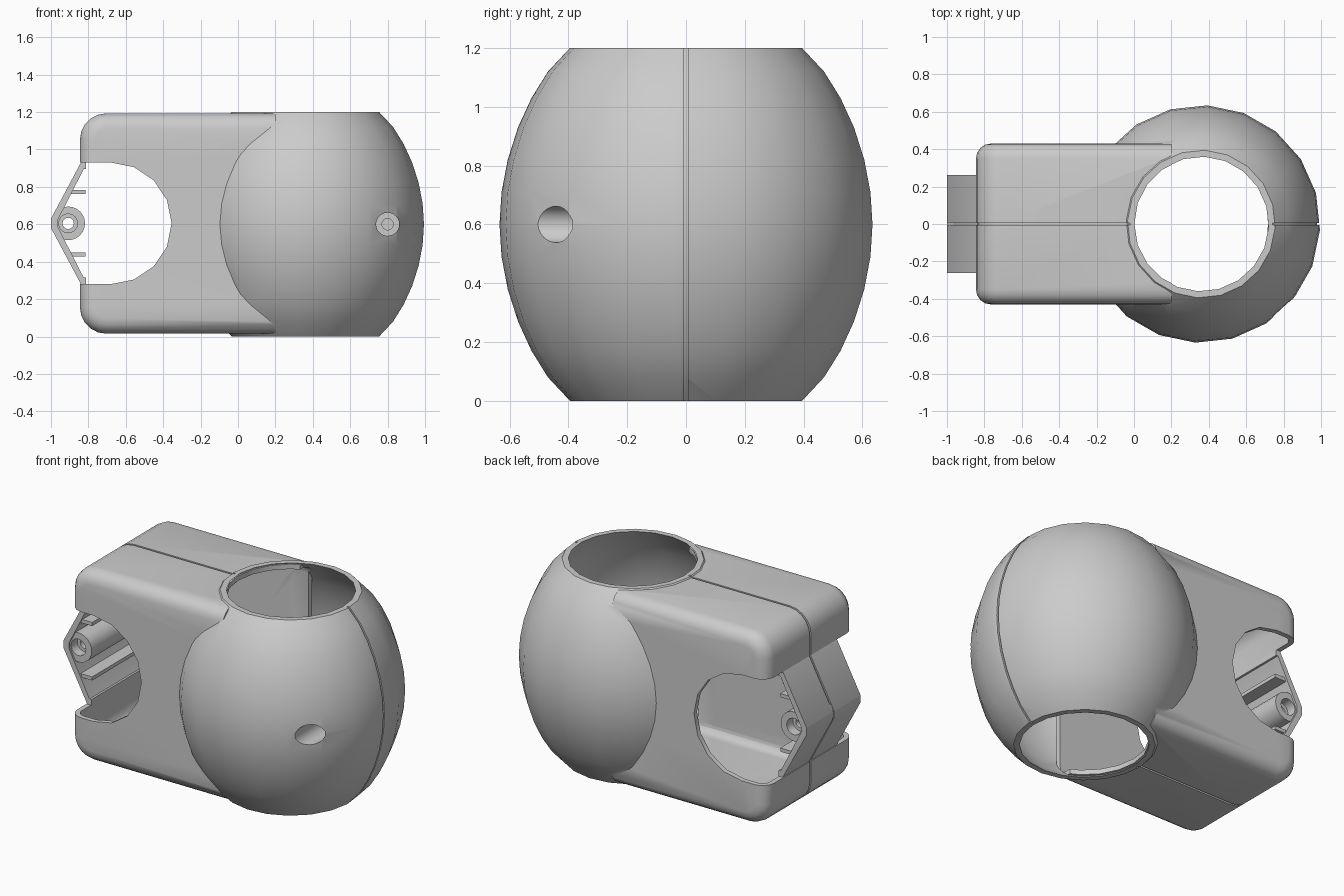
import bpy, bmesh, math
from mathutils import Matrix, Vector

if "Cube" in bpy.data.objects:
    bpy.data.objects.remove(bpy.data.objects["Cube"], do_unlink=True)

grey = bpy.data.materials.new("plain_grey")
grey.use_nodes = True
grey.diffuse_color = (0.6, 0.6, 0.6, 1)
grey.node_tree.nodes["Principled BSDF"].inputs["Base Color"].default_value = (0.6, 0.6, 0.6, 1)

MID = 0.6          # height of the horizontal centre plane
BALL_X = 0.36      # axis of the bulb


def finish(bm, name):
    bmesh.ops.recalc_face_normals(bm, faces=bm.faces)
    mesh = bpy.data.meshes.new(name)
    bm.to_mesh(mesh)
    bm.free()
    mesh.materials.append(grey)
    ob = bpy.data.objects.new(name, mesh)
    bpy.context.collection.objects.link(ob)
    return ob


def box(name, x, y, z):
    bm = bmesh.new()
    bmesh.ops.create_cube(bm, size=1)
    for v in bm.verts:
        v.co = Vector(r[0] if c < 0 else r[1] for c, r in zip(v.co, (x, y, z)))
    return finish(bm, name)


def rod(name, centre, radius, length, axis="Y", sides=24):
    bm = bmesh.new()
    turn = Matrix.Rotation(math.pi / 2, 4, "X") if axis == "Y" else Matrix()
    bmesh.ops.create_cone(bm, cap_ends=True, segments=sides, radius1=radius, radius2=radius,
                          depth=length, matrix=Matrix.Translation(centre) @ turn)
    return finish(bm, name)


def prism(name, outline, y0, y1):
    bm = bmesh.new()
    face = bm.faces.new([bm.verts.new((x, y0, z)) for x, z in outline])
    new = bmesh.ops.extrude_face_region(bm, geom=[face])["geom"]
    moved = [g for g in new if isinstance(g, bmesh.types.BMVert)]
    bmesh.ops.translate(bm, vec=(0, y1 - y0, 0), verts=moved)
    return finish(bm, name)


def bulb(name, inset, over=0.0):
    """Barrel-like ellipsoid with flat top and bottom."""
    half = [(0.0, 0.635), (0.11, 0.628), (0.22, 0.607), (0.33, 0.572),
            (0.43, 0.526), (0.52, 0.470), (0.60, 0.395)]
    prof = [(-h, r) for h, r in half[:0:-1]] + half
    if over:
        prof = [(-0.6 - over, 0.395)] + prof + [(0.6 + over, 0.395)]
    bm = bmesh.new()
    rings, n = [], 20
    for h, r in prof:
        rings.append([bm.verts.new((BALL_X + (r - inset) * math.cos(a), (r - inset) * math.sin(a), MID + h))
                      for a in (math.tau * (i / n) - 0.05 for i in range(n))])
    for lo, hi in zip(rings, rings[1:]):
        for i in range(n):
            j = (i + 1) % n
            bm.faces.new((lo[i], lo[j], hi[j], hi[i]))
    bm.faces.new(rings[0][::-1])
    bm.faces.new(rings[-1])
    return finish(bm, name)


def sleeve(name, inset, x_end):
    """Box with rounded free end and softened long edges."""
    x0, y, z0, z1 = -0.845 + inset, 0.43 - inset, 0.015 + inset, 1.193 - inset
    r, steps = 0.14 - inset, 5
    arc = [math.pi / 2 * i / steps for i in range(steps + 1)]
    outline = [(x0 + r - r * math.sin(a), z1 - r + r * math.cos(a)) for a in arc]
    outline += [(x0 + r - r * math.cos(a), z0 + r - r * math.sin(a)) for a in arc]
    outline += [(x_end, z0), (x_end, z1)]
    ob = prism(name, outline, -y, y)
    bm = bmesh.new()
    bm.from_mesh(ob.data)
    rim = [e for e in bm.edges
           if abs(e.verts[0].co.y - e.verts[1].co.y) < 1e-4
           and min(v.co.x for v in e.verts) < x_end - 1e-3]
    bmesh.ops.bevel(bm, geom=rim, offset=0.08 - inset, segments=4, profile=0.5, affect="EDGES")
    bmesh.ops.recalc_face_normals(bm, faces=bm.faces)
    bm.to_mesh(ob.data)
    bm.free()
    return ob


def combine(ob, other, how="DIFFERENCE", keep=False):
    mod = ob.modifiers.new("cut", "BOOLEAN")
    mod.object, mod.operation, mod.solver = other, how, "EXACT"
    bpy.context.view_layer.objects.active = ob
    bpy.ops.object.modifier_apply(modifier=mod.name)
    if not keep:
        bpy.data.objects.remove(other, do_unlink=True)


def wedge(name, inset):
    """Pointed end panel outline, solid."""
    d = inset * 1.1
    pts = [(-0.812, 0.93 - d), (-0.84 + inset * 0.3, 0.93 - d), (-1 + inset, 0.63), (-1 + inset, 0.58),
           (-0.84 + inset * 0.3, 0.28 + d), (-0.812, 0.28 + d)]
    return prism(name, pts, -0.262, 0.262)


# Hollow bulb, open into the sleeve
housing = bulb("housing", 0)
combine(housing, bulb("bulb_core", 0.035, 0.05))
sleeve_core = sleeve("sleeve_core", 0.03, 0.3)
combine(housing, sleeve_core, keep=True)

# Hollow sleeve
tube = sleeve("tube", 0, 0.2)
combine(tube, sleeve_core)
combine(housing, tube, "UNION")

# Side screw boss inside the bulb, with a recess on the front
boss = rod("boss", (0.8, 0, MID), 0.085, 1.3)
combine(boss, bulb("boss_limit", 0.01), "INTERSECT")
combine(housing, boss, "UNION")
combine(housing, rod("recess", (0.8, -0.6, MID), 0.062, 0.8))
combine(housing, rod("screw_hole", (0.8, -0.2, MID), 0.03, 0.5))

# Vertical opening and the rounded cut-out at the free end
combine(housing, rod("vertical_opening", (BALL_X, 0, MID), 0.358, 2, "Z", 20))
slot = [(-0.68 + 0.325 * math.sin(math.pi * i / 8), 0.605 + 0.325 * math.cos(math.pi * i / 8))
        for i in range(9)]
combine(housing, prism("slot", slot + [(-1.1, 0.28), (-1.1, 0.93)], -0.6, 0.6))

# Pointed end panel
panel = wedge("end_panel", 0)
panel_core = prism("panel_core", [(-0.79, 0.895), (-0.825, 0.895), (-0.965, 0.62), (-0.965, 0.59),
                                  (-0.825, 0.315), (-0.79, 0.315)], -0.4, 0.4)
combine(panel, panel_core)

# Shallow seam groove all round the middle plane
groove = box("groove", (-1.2, 1.2), (-0.006, 0.006), (-0.2, 1.4))
for core in (bulb("groove_bulb", 0.012), sleeve("groove_sleeve", 0.01, 0.25), wedge("groove_wedge", 0.01)):
    combine(groove, core)
combine(housing, groove, keep=True)
combine(panel, groove)

# Screw post and small ribs behind the panel
post = rod("screw_post", (-0.908, 0, 0.605), 0.09, 0.5)
combine(post, rod("post_hole", (-0.908, 0, 0.605), 0.03, 2))
for side in (-1, 1):
    combine(post, rod("counterbore", (-0.908, side * 0.25, 0.605), 0.05, 0.12))
ribs = [box(f"rib_{n}", (x, -0.815), (-0.25, 0.25), (z - 0.011, z + 0.011))
        for n, x, z in (("upper", -0.895, 0.772), ("lower", -0.895, 0.438))]

for ob in [housing, panel, post] + ribs:
    bpy.ops.object.select_all(action="DESELECT")
    ob.select_set(True)
    bpy.context.view_layer.objects.active = ob
    bpy.ops.object.shade_smooth_by_angle(angle=math.radians(32))
